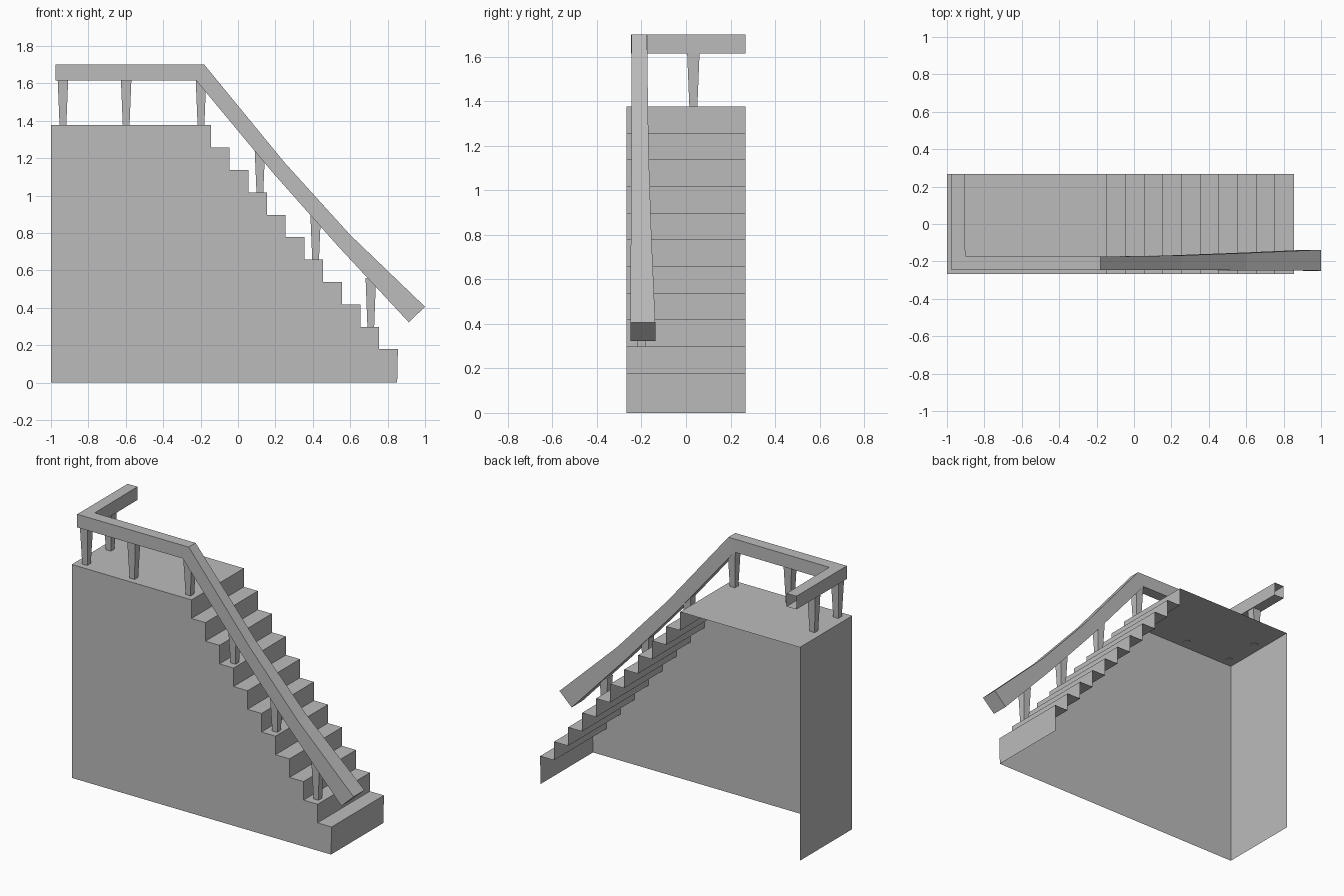
import bpy, bmesh

cube = bpy.data.objects.get("Cube")
if cube:
    bpy.data.objects.remove(cube)

grey = bpy.data.materials.new("plain grey")
grey.use_nodes = True
COLOUR = (0.5, 0.5, 0.5, 1)
grey.diffuse_color = COLOUR
grey.node_tree.nodes["Principled BSDF"].inputs["Base Color"].default_value = COLOUR


def finish(name, bm):
    mesh = bpy.data.meshes.new(name)
    bm.to_mesh(mesh)
    bm.free()
    mesh.materials.append(grey)
    obj = bpy.data.objects.new(name, mesh)
    bpy.context.collection.objects.link(obj)


def loft(name, sections, cap_start=True, cap_end=True):
    """Join matching rings of points into a tube."""
    bm = bmesh.new()
    rings = [[bm.verts.new(p) for p in ring] for ring in sections]
    n = len(rings[0])
    for a, b in zip(rings, rings[1:]):
        for i in range(n):
            j = (i + 1) % n
            bm.faces.new((a[i], a[j], b[j], b[i]))
    if cap_start:
        bm.faces.new(rings[0][::-1])
    if cap_end:
        bm.faces.new(rings[-1])
    bmesh.ops.recalc_face_normals(bm, faces=bm.faces[:])
    finish(name, bm)


# Stair body: end wall, landing, steps and front wall; open at back and below
TOP, RISE, RUN, STEPS, HALF = 1.377, 0.1198, 0.1, 10, 0.267
profile = [(-1, 0), (-1, TOP)]
for i in range(STEPS + 1):
    x, z = -0.145 + i * RUN, TOP - i * RISE
    profile.append((x, z))
    profile.append((x, z - RISE) if i < STEPS else (x - 0.004, 0))

bm = bmesh.new()
front = [bm.verts.new((x, -HALF, z)) for x, z in profile]
back = [bm.verts.new((x, HALF, z)) for x, z in profile]
bm.faces.new(front[::-1])
for i in range(len(profile) - 1):
    bm.faces.new((front[i], front[i + 1], back[i + 1], back[i]))
bmesh.ops.recalc_face_normals(bm, faces=bm.faces[:])
# The front wall must face -y
bm.faces.ensure_lookup_table()
if bm.faces[0].normal.y > 0:
    bmesh.ops.reverse_faces(bm, faces=bm.faces[:])
finish("stair_body", bm)


# Handrail: level return, level run, then the bent slope; back end is open
def level(outer, inner, low_shift=0):
    (ox, oy), (ix, iy) = outer, inner
    return [(ox, oy, 1.7), (ix, iy, 1.7),
            (ix + low_shift, iy, 1.615), (ox + low_shift, oy, 1.615)]


def slope(top, low, y_out, y_in):
    return [(top[0], y_out, top[1]), (top[0], y_in, top[1]),
            (low[0], y_in, low[1]), (low[0], y_out, low[1])]


loft("handrail", [
    level((-0.975, HALF), (-0.905, HALF)),
    level((-0.975, -0.247), (-0.902, -0.172)),
    level((-0.18, -0.245), (-0.18, -0.175), -0.043),
    slope((0.25, 1.176), (0.18, 1.13), -0.245, -0.168),
    slope((0.6, 0.79), (0.53, 0.735), -0.248, -0.155),
    slope((1.0, 0.406), (0.913, 0.323), -0.25, -0.138),
], cap_start=False)


# Tapered posts, wider at the top
def post(name, x, y, base, top):
    def ring(half, z):
        return [(x - half, y - half, z), (x + half, y - half, z),
                (x + half, y + half, z), (x - half, y + half, z)]
    loft(name, [ring(0.018, base - 0.002), ring(0.028, top)])


post("return_post", -0.936, 0.033, TOP, 1.62)
for i, x in enumerate((-0.936, -0.598, -0.198)):
    post(f"landing_post_{i + 1}", x, -0.208, TOP, 1.62)
for i, (x, step, top) in enumerate(((0.117, 3, 1.25), (0.415, 6, 0.895), (0.71, 9, 0.56))):
    post(f"step_post_{i + 1}", x, -0.2, TOP - step * RISE, top)
